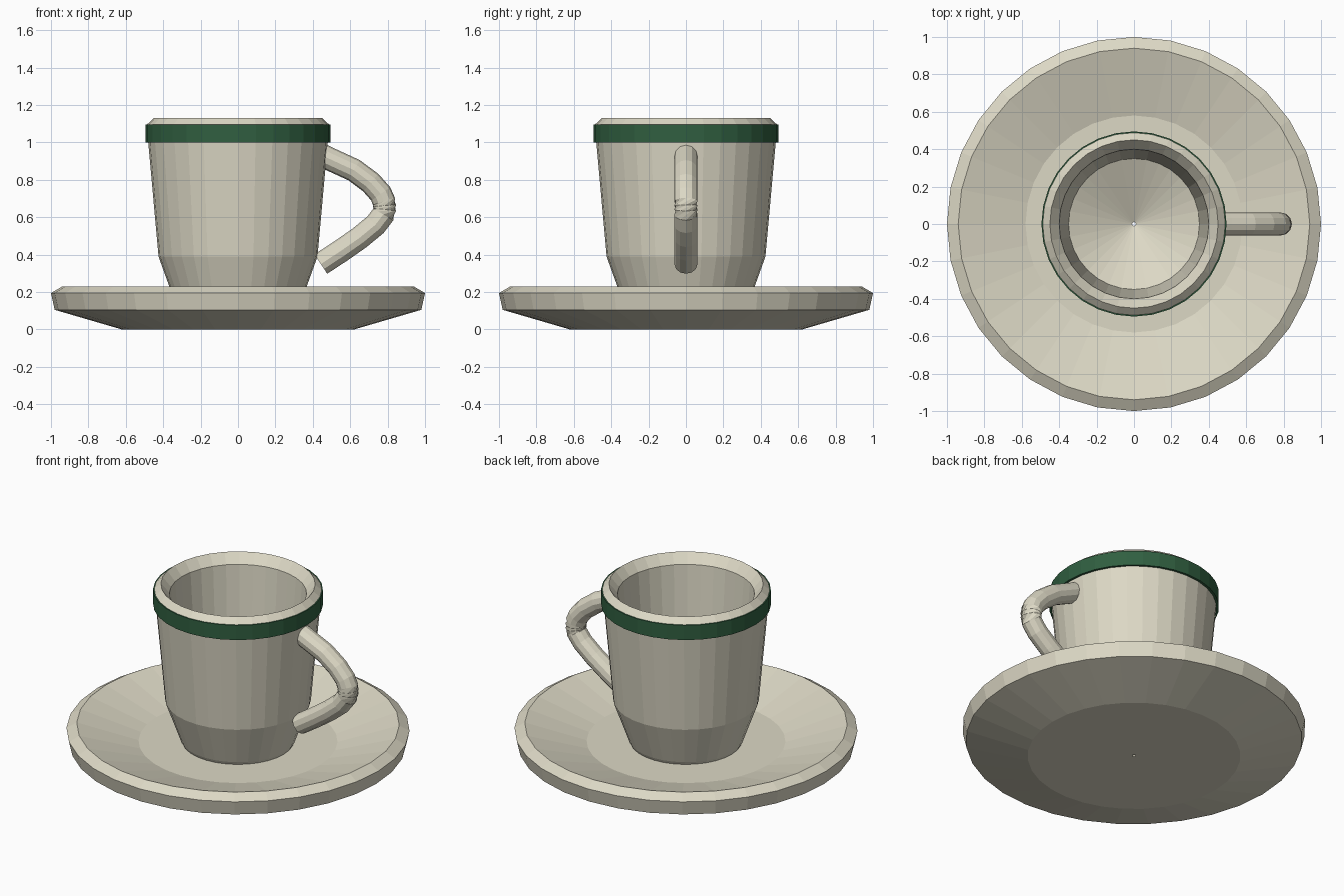
import bpy, bmesh, math
from mathutils import Vector

if "Cube" in bpy.data.objects:
    bpy.data.objects.remove(bpy.data.objects["Cube"])


def material(name, rgb):
    m = bpy.data.materials.new(name)
    m.diffuse_color = (*rgb, 1)
    m.use_nodes = True
    m.node_tree.nodes["Principled BSDF"].inputs["Base Color"].default_value = m.diffuse_color
    return m


CREAM = material("cream glaze", (0.72, 0.69, 0.56))
GREEN = material("dark green band", (0.03, 0.115, 0.052))


def skin(name, rings, mat, closed=False):
    """Join equal rings of points with quads, capping or closing the ends."""
    bm = bmesh.new()
    loops = [[bm.verts.new(p) for p in ring] for ring in rings]
    n = len(loops[0])
    pairs = list(zip(loops, loops[1:]))
    if closed:
        pairs.append((loops[-1], loops[0]))
    for a, b in pairs:
        for i in range(n):
            j = (i + 1) % n
            bm.faces.new((a[i], a[j], b[j], b[i]))
    if not closed:
        bm.faces.new(loops[0])
        bm.faces.new(loops[-1])
    bmesh.ops.recalc_face_normals(bm, faces=bm.faces)
    me = bpy.data.meshes.new(name)
    bm.to_mesh(me)
    bm.free()
    me.materials.append(mat)
    ob = bpy.data.objects.new(name, me)
    bpy.context.collection.objects.link(ob)
    return ob


def lathe(name, profile, mat, sides=32):
    angles = [2 * math.pi * i / sides for i in range(sides)]
    rings = [[(r * math.cos(a), r * math.sin(a), z) for a in angles]
             for r, z in profile]
    return skin(name, rings, mat, closed=True)


# Saucer: flat base, flared underside, bevelled rim, sunken well
lathe("saucer", [(0.01, 0), (0.62, 0), (0.98, 0.105), (1.0, 0.195),
                 (0.94, 0.23), (0.58, 0.12), (0.01, 0.12)], CREAM)

# Cup: tapered outer wall, bevelled lip, inner wall and shallow cone floor
lathe("cup", [(0.01, 0.121), (0.325, 0.121), (0.335, 0.14), (0.425, 0.39),
              (0.48, 1.0), (0.488, 1.095), (0.45, 1.13), (0.40, 1.07),
              (0.35, 0.38), (0.01, 0.22)], CREAM)

# Painted band below the lip
lathe("rim_band", [(0.47, 1.0), (0.495, 1.0), (0.495, 1.095),
                   (0.48, 1.095)], GREEN)

# Handle: round tube along a bent path, with a half twist at the bend
path = [(0.43, 0.94), (0.50, 0.907), (0.62, 0.852), (0.71, 0.785),
        (0.763, 0.725), (0.78, 0.685), (0.783, 0.662), (0.783, 0.642),
        (0.777, 0.615), (0.735, 0.56), (0.65, 0.49), (0.55, 0.42),
        (0.443, 0.35)]
pts = [Vector((x, 0, z)) for x, z in path]
rings, sides = [], 12
for k, p in enumerate(pts):
    t = (pts[min(k + 1, len(pts) - 1)] - pts[max(k - 1, 0)]).normalized()
    side = Vector((0, 1, 0))
    out = side.cross(t)
    twist = math.radians(60) * min(max(k - 5, 0), 3)
    rings.append([p + 0.062 * (math.cos(a) * out + math.sin(a) * side)
                  for a in (twist + 2 * math.pi * i / sides
                            for i in range(sides))])
skin("handle", rings, CREAM)
